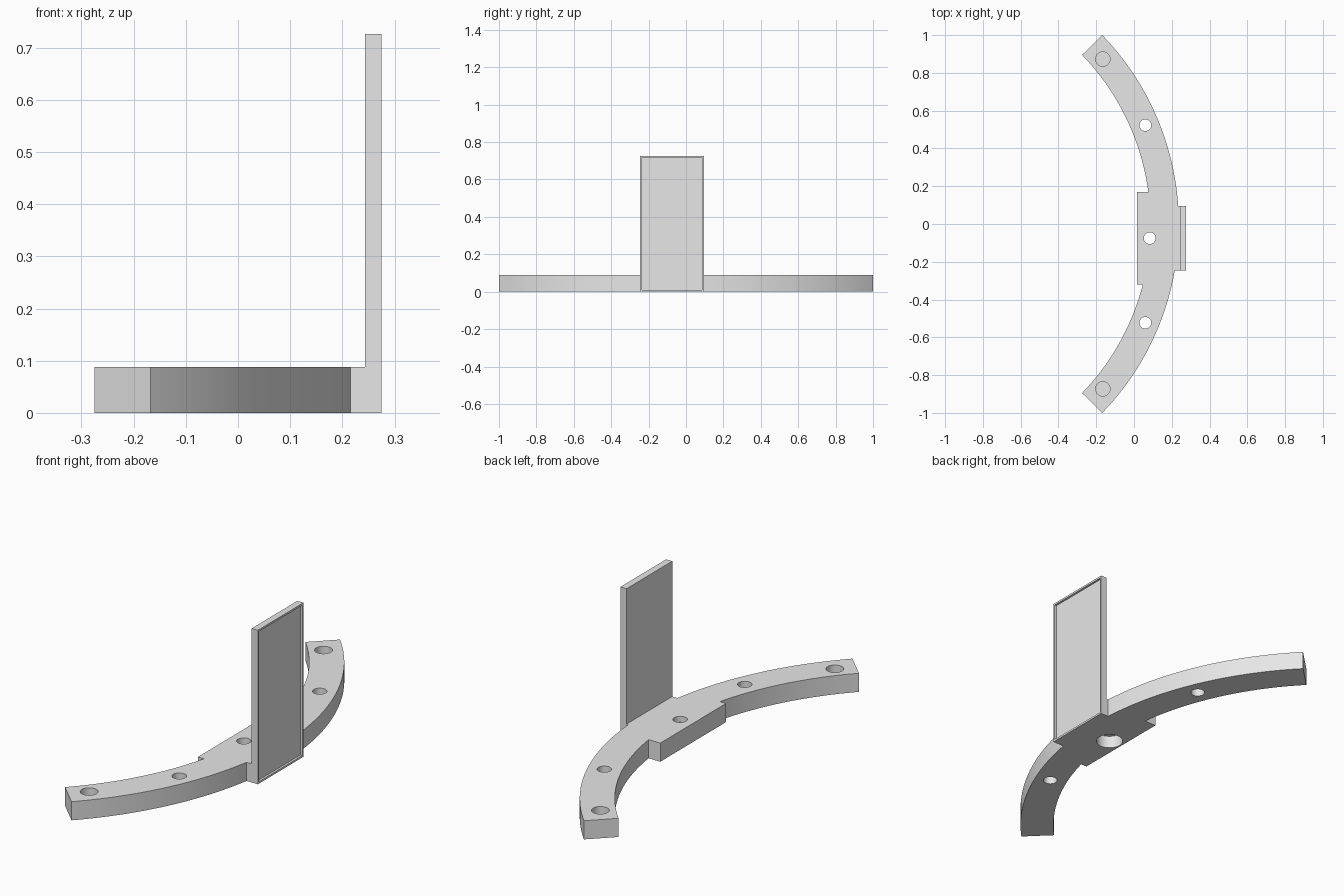
import bpy
import bmesh
import math

cube = bpy.data.objects.get("Cube")
if cube:
    bpy.data.objects.remove(cube, do_unlink=True)

grey = bpy.data.materials.new("plain grey")
grey.use_nodes = True
grey.diffuse_color = (0.8, 0.8, 0.8, 1)
grey.node_tree.nodes["Principled BSDF"].inputs["Base Color"].default_value = grey.diffuse_color

BASE_H = 0.088
CENTRE_X = -1.2            # centre of the curved bar
OUTER, INNER = 1.437, 1.287
FOOT_Y = (-0.245, 0.095)
PAD_Y = (-0.32, 0.17)
PLATE_X = (0.243, 0.275)
PLATE_H = 0.726


def add_object(name, bm):
    bmesh.ops.recalc_face_normals(bm, faces=bm.faces)
    mesh = bpy.data.meshes.new(name)
    bm.to_mesh(mesh)
    bm.free()
    mesh.materials.append(grey)
    obj = bpy.data.objects.new(name, mesh)
    bpy.context.collection.objects.link(obj)
    return obj


def prism(name, outline, z0, z1):
    bm = bmesh.new()
    face = bm.faces.new([bm.verts.new((x, y, z0)) for x, y in outline])
    top = bmesh.ops.extrude_face_region(bm, geom=[face])["geom"]
    verts = [v for v in top if isinstance(v, bmesh.types.BMVert)]
    bmesh.ops.translate(bm, verts=verts, vec=(0, 0, z1 - z0))
    return add_object(name, bm)


def arc(radius, y0, y1, steps=28):
    a0, a1 = math.asin(y0 / radius), math.asin(y1 / radius)
    angles = [a0 + (a1 - a0) * i / steps for i in range(steps + 1)]
    return [(CENTRE_X + radius * math.cos(a), radius * math.sin(a)) for a in angles]


def drill(target, x, y, radius, z0, z1, sides=48):
    turns = [2 * math.pi * i / sides for i in range(sides)]
    circle = [(x + radius * math.cos(t), y + radius * math.sin(t)) for t in turns]
    cutter = prism("drill_cutter", circle, z0, z1)
    cutter.hide_render = True
    mod = target.modifiers.new("hole", "BOOLEAN")
    mod.operation = "DIFFERENCE"
    mod.solver = "EXACT"
    mod.object = cutter
    bpy.context.view_layer.objects.active = target
    bpy.ops.object.modifier_apply(modifier=mod.name)
    bpy.data.objects.remove(cutter, do_unlink=True)


# Curved bar with the plate foot outside and the rectangular pad inside
outline = arc(OUTER, -1, FOOT_Y[0])
outline += [(PLATE_X[0], y) for y in FOOT_Y]
outline += arc(OUTER, FOOT_Y[1], 1)
outline += arc(INNER, 0.895, PAD_Y[1])
outline += [(0.015, y) for y in reversed(PAD_Y)]
outline += arc(INNER, PAD_Y[0], -0.895)
bar = prism("curved_bar", outline, 0, BASE_H)

# Blind end holes and through holes on both arms
for side in (-1, 1):
    drill(bar, -0.165, side * 0.873, 0.038, 0.028, 0.2)
    drill(bar, 0.06, side * 0.523, 0.031, -0.1, 0.2)

# Centre hole, wider from below
drill(bar, 0.083, -0.075, 0.031, -0.1, 0.2)
drill(bar, 0.083, -0.075, 0.06, -0.1, 0.06)

bpy.ops.object.select_all(action="DESELECT")
bar.select_set(True)
bpy.context.view_layer.objects.active = bar
bpy.ops.object.shade_smooth_by_angle(angle=math.radians(30))

# Upright plate with a shallow framed recess on its outer face
corners = [(x, y) for x, y in zip((PLATE_X[0], PLATE_X[1]), (FOOT_Y[0],) * 2)]
corners += [(x, FOOT_Y[1]) for x in reversed(PLATE_X)]
plate = prism("upright_plate", corners, 0, PLATE_H)
bm = bmesh.new()
bm.from_mesh(plate.data)
bm.normal_update()
outer_face = [f for f in bm.faces if f.normal.x > 0.9]
bmesh.ops.inset_region(bm, faces=outer_face, thickness=0.013)
inner = bmesh.ops.extrude_face_region(bm, geom=outer_face)["geom"]
bmesh.ops.translate(bm, vec=(-0.01, 0, 0),
                    verts=[v for v in inner if isinstance(v, bmesh.types.BMVert)])
bmesh.ops.delete(bm, geom=[f for f in outer_face if f.is_valid], context="FACES_ONLY")
bmesh.ops.recalc_face_normals(bm, faces=bm.faces)
bm.to_mesh(plate.data)
bm.free()
